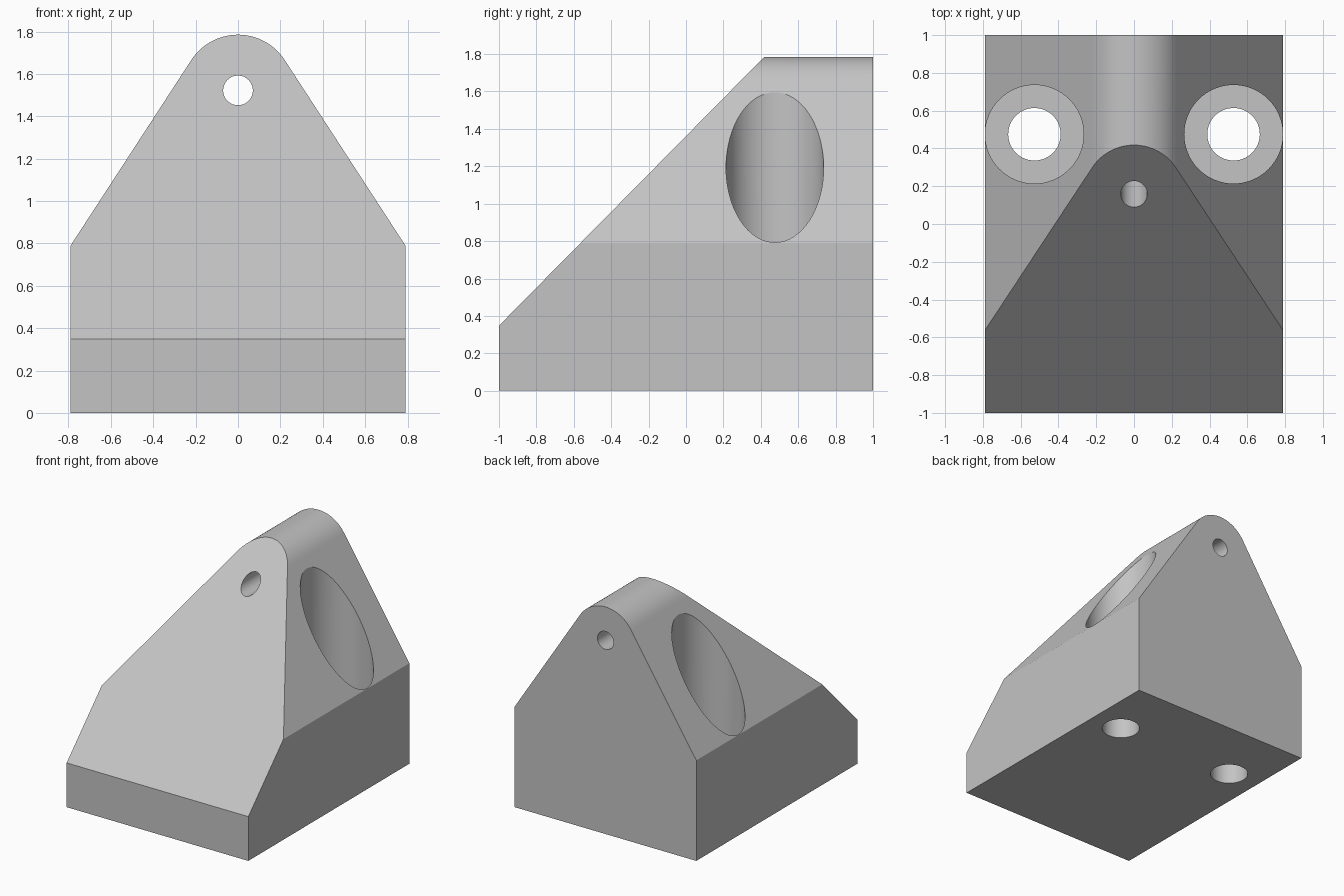
import bpy, bmesh, math
from mathutils import Vector

if "Cube" in bpy.data.objects:
    bpy.data.objects.remove(bpy.data.objects["Cube"], do_unlink=True)

HALF_W, SHOULDER = 0.79, 0.79
PIVOT_Z, ROUND_R = 1.522, 0.263
ARC_STEPS = 28

grey = bpy.data.materials.new("light grey")
grey.use_nodes = True
colour = (0.55, 0.55, 0.55, 1)
grey.diffuse_color = colour
grey.node_tree.nodes["Principled BSDF"].inputs["Base Color"].default_value = colour

# Block outline: square base, tapered flanks tangent to a rounded crown
dx, dz = HALF_W, SHOULDER - PIVOT_Z
tangent = math.atan2(dz, dx) + math.acos(ROUND_R / math.hypot(dx, dz))
outline = [(-HALF_W, 0), (HALF_W, 0), (HALF_W, SHOULDER)]
for i in range(ARC_STEPS + 1):
    a = tangent + (math.pi - 2 * tangent) * i / ARC_STEPS
    outline.append((ROUND_R * math.cos(a), PIVOT_Z + ROUND_R * math.sin(a)))
outline.append((-HALF_W, SHOULDER))

bm = bmesh.new()
face = bm.faces.new([bm.verts.new((x, -1, z)) for x, z in outline])
extruded = bmesh.ops.extrude_face_region(bm, geom=[face])["geom"]
bmesh.ops.translate(bm, vec=(0, 2, 0),
                    verts=[v for v in extruded if isinstance(v, bmesh.types.BMVert)])

# Sloping front cut
low, high = Vector((0, -1, 0.348)), Vector((0, 0.418, 1.785))
run = high - low
cut = bmesh.ops.bisect_plane(bm, geom=bm.verts[:] + bm.edges[:] + bm.faces[:],
                             plane_co=low, plane_no=(0, -run.z, run.y), clear_outer=True)
edges = [e for e in cut["geom_cut"] if isinstance(e, bmesh.types.BMEdge)]
bmesh.ops.contextual_create(bm, geom=edges)
bmesh.ops.recalc_face_normals(bm, faces=bm.faces[:])
mesh = bpy.data.meshes.new("bracket_block")
bm.to_mesh(mesh)
bm.free()
block = bpy.data.objects.new("bracket_block", mesh)
bpy.context.collection.objects.link(block)
mesh.materials.append(grey)


def drill(name, radius, start, end):
    """Cut a round hole through the block from start to end."""
    start, end = Vector(start), Vector(end)
    axis = end - start
    bpy.ops.mesh.primitive_cylinder_add(
        vertices=64, radius=radius, depth=axis.length, location=(start + end) / 2,
        rotation=axis.to_track_quat('Z', 'Y').to_euler())
    cutter = bpy.context.object
    cutter.name = name
    cutter.hide_render = True
    cutter.data.materials.append(grey)
    mod = block.modifiers.new(name, 'BOOLEAN')
    mod.operation, mod.solver, mod.object = 'DIFFERENCE', 'EXACT', cutter
    bpy.ops.object.select_all(action='DESELECT')
    block.select_set(True)
    bpy.context.view_layer.objects.active = block
    bpy.ops.object.modifier_apply(modifier=name)
    bpy.data.objects.remove(cutter, do_unlink=True)


# Pivot hole front to back, and a counterbored bolt hole on each side
drill("pivot_hole", 0.07, (0, -1.5, PIVOT_Z), (0, 1.5, PIVOT_Z))
for side, sign in (("left", 1), ("right", -1)):
    x, y = sign * 0.527, 0.475
    drill(side + "_counterbore", 0.261, (x, y, 0.35), (x, y, 2.2))
    drill(side + "_bolt_hole", 0.139, (x, y, -0.3), (x, y, 1))

# Smooth the narrow strips of the curved walls, keep the flat faces flat
bpy.ops.object.shade_smooth_by_angle(angle=math.radians(30))
for p in block.data.polygons:
    p.use_smooth = p.area < 0.06
